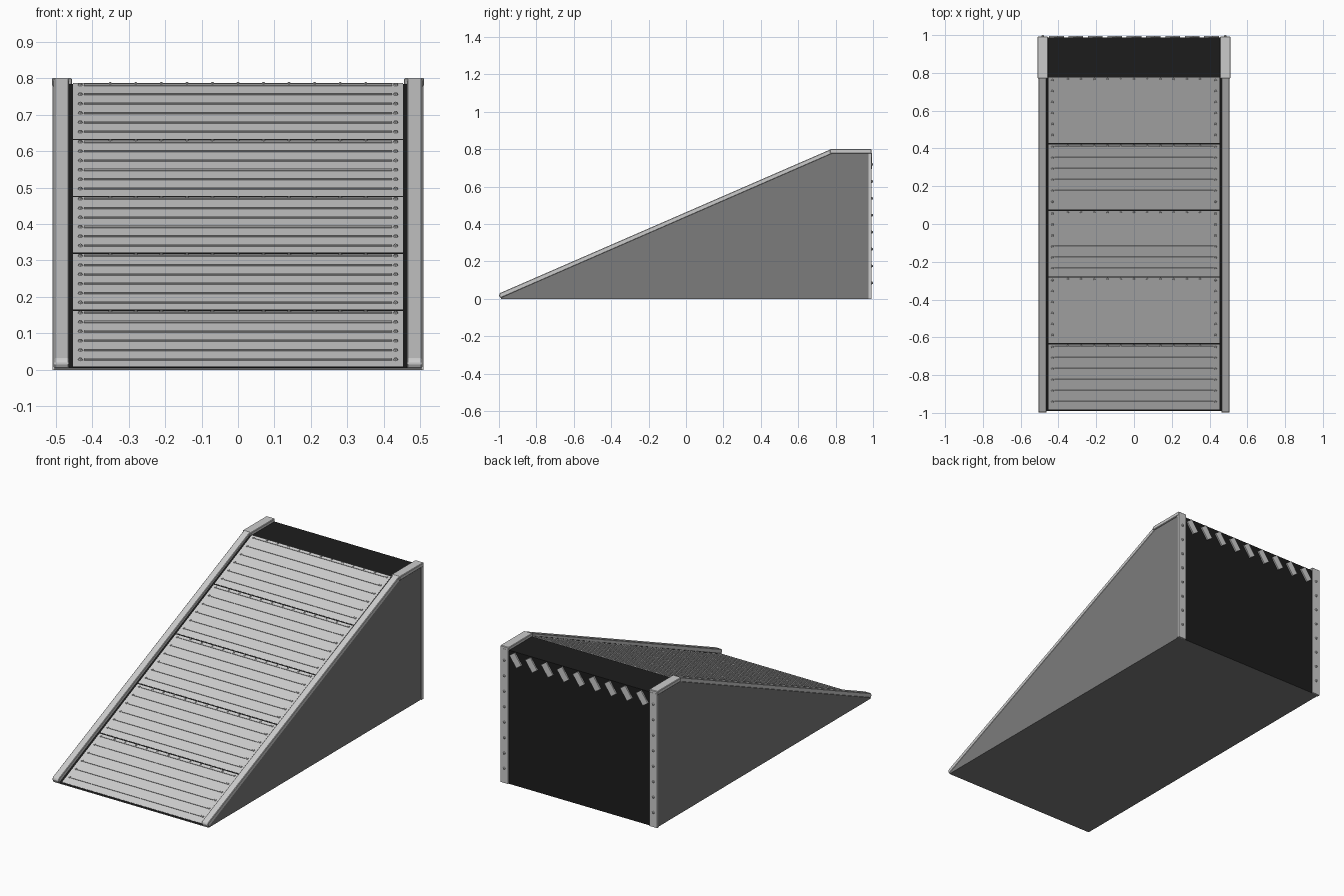
import bpy, bmesh, math
from mathutils import Matrix, Vector

if "Cube" in bpy.data.objects:
    bpy.data.objects.remove(bpy.data.objects["Cube"])


def material(name, v):
    m = bpy.data.materials.new(name)
    m.diffuse_color = (v, v, v, 1)
    m.use_nodes = True
    m.node_tree.nodes["Principled BSDF"].inputs["Base Color"].default_value = m.diffuse_color
    return m


DARK = material("dark_panel", 0.012)
SIDE = material("side_grey", 0.2)


def finish(name, bm, mats=()):
    bmesh.ops.recalc_face_normals(bm, faces=bm.faces)
    me = bpy.data.meshes.new(name)
    bm.to_mesh(me)
    bm.free()
    ob = bpy.data.objects.new(name, me)
    bpy.context.collection.objects.link(ob)
    for m in mats:
        me.materials.append(m)
    return ob


def add_box(bm, lo, hi, mat=Matrix()):
    lo, hi = Vector(lo), Vector(hi)
    bmesh.ops.create_cube(bm, size=1, matrix=mat @ Matrix.Translation((lo + hi) / 2)
                          @ Matrix.Diagonal((*(hi - lo), 1)))


def add_bolt(bm, pos, r, h, mat=Matrix()):
    # tapered bolt head standing along local z
    bmesh.ops.create_cone(bm, cap_ends=True, segments=8, radius1=r, radius2=r * 0.6,
                          depth=h, matrix=mat @ Matrix.Translation(pos))


def add_profile(bm, pts, x0, x1):
    # extrude a (y, z) outline along x
    a = [bm.verts.new((x0, y, z)) for y, z in pts]
    b = [bm.verts.new((x1, y, z)) for y, z in pts]
    bm.faces.new(a)
    bm.faces.new(b[::-1])
    for i in range(len(pts)):
        j = (i + 1) % len(pts)
        bm.faces.new((a[i], a[j], b[j], b[i]))


def bevel(ob, w):
    m = ob.modifiers.new("bevel", "BEVEL")
    m.width = w
    m.segments = 1


# wedge body, dark on top and back
bm = bmesh.new()
add_profile(bm, [(-0.99, 0), (0.987, 0), (0.987, 0.783), (0.77, 0.783), (-0.99, 0.005)], -0.503, 0.503)
body = finish("wedge_body", bm, (SIDE, DARK))
for p in body.data.polygons:
    if p.normal.y > 0.9 or p.normal.z > 0.5:
        p.material_index = 1

# ramp frame: local y runs up the slope, z is the slope normal
angle = math.atan2(0.78, 1.765)
length = math.hypot(1.765, 0.78)
RAMP = Matrix.Translation((0, -0.985, 0.004)) @ Matrix.Rotation(angle, 4, 'X')
step = length / 5
for k in range(5):
    y0 = k * step
    # tread sheet with raised grip bars
    bm = bmesh.new()
    add_box(bm, (-0.452, y0 + 0.004, -0.004), (0.452, y0 + step - 0.004, 0.004), RAMP)
    bolts = bmesh.new()
    for i in range(6):
        y = y0 + 0.05 + i * 0.0635
        add_box(bm, (-0.422, y - 0.004, 0.002), (0.422, y + 0.004, 0.007), RAMP)
        for s in (-1, 1):
            add_bolt(bolts, (s * 0.432, y, 0.006), 0.007, 0.006, RAMP)
    finish(f"tread_panel_{k + 1}", bm)
    # row of bolts on the upper edge
    for i in range(-5, 6):
        add_bolt(bolts, (i * 0.07, y0 + step - 0.012, 0.006), 0.006, 0.006, RAMP)
    finish(f"tread_bolts_{k + 1}", bolts)

for s, side in ((-1, "left"), (1, "right")):
    # sloping edge rail
    bm = bmesh.new()
    add_profile(bm, [(-0.992, 0.004), (-1, 0.018), (-0.994, 0.031), (0.775, 0.8), (0.785, 0.778)],
                s * 0.463, s * 0.505)
    bevel(finish(f"edge_rail_{side}", bm), 0.003)
    # level cap at the top
    bm = bmesh.new()
    add_box(bm, (min(s * 0.455, s * 0.51), 0.77, 0.777), (max(s * 0.455, s * 0.51), 0.992, 0.8))
    bevel(finish(f"top_cap_{side}", bm), 0.003)
    # rear corner strip with bolts
    bm = bmesh.new()
    add_box(bm, (min(s * 0.458, s * 0.508), 0.975, 0), (max(s * 0.458, s * 0.508), 0.993, 0.785))
    finish(f"rear_strip_{side}", bm)
    bm = bmesh.new()
    back = Matrix.Rotation(-math.pi / 2, 4, 'X')
    for i in range(8):
        add_bolt(bm, (0, 0, 0), 0.008, 0.008,
                 Matrix.Translation((s * 0.483, 0.996, 0.085 + i * 0.0905)) @ back)
    finish(f"rear_bolts_{side}", bm)

# slanted warning stripes along the rear top edge
bm = bmesh.new()
for i in range(9):
    m = Matrix.Translation((-0.41 + i * 0.1025, 0.99, 0.737)) @ Matrix.Rotation(math.radians(35), 4, 'Y')
    add_box(bm, (-0.02, -0.005, -0.039), (0.02, 0.005, 0.039), m)
finish("rear_stripes", bm)
